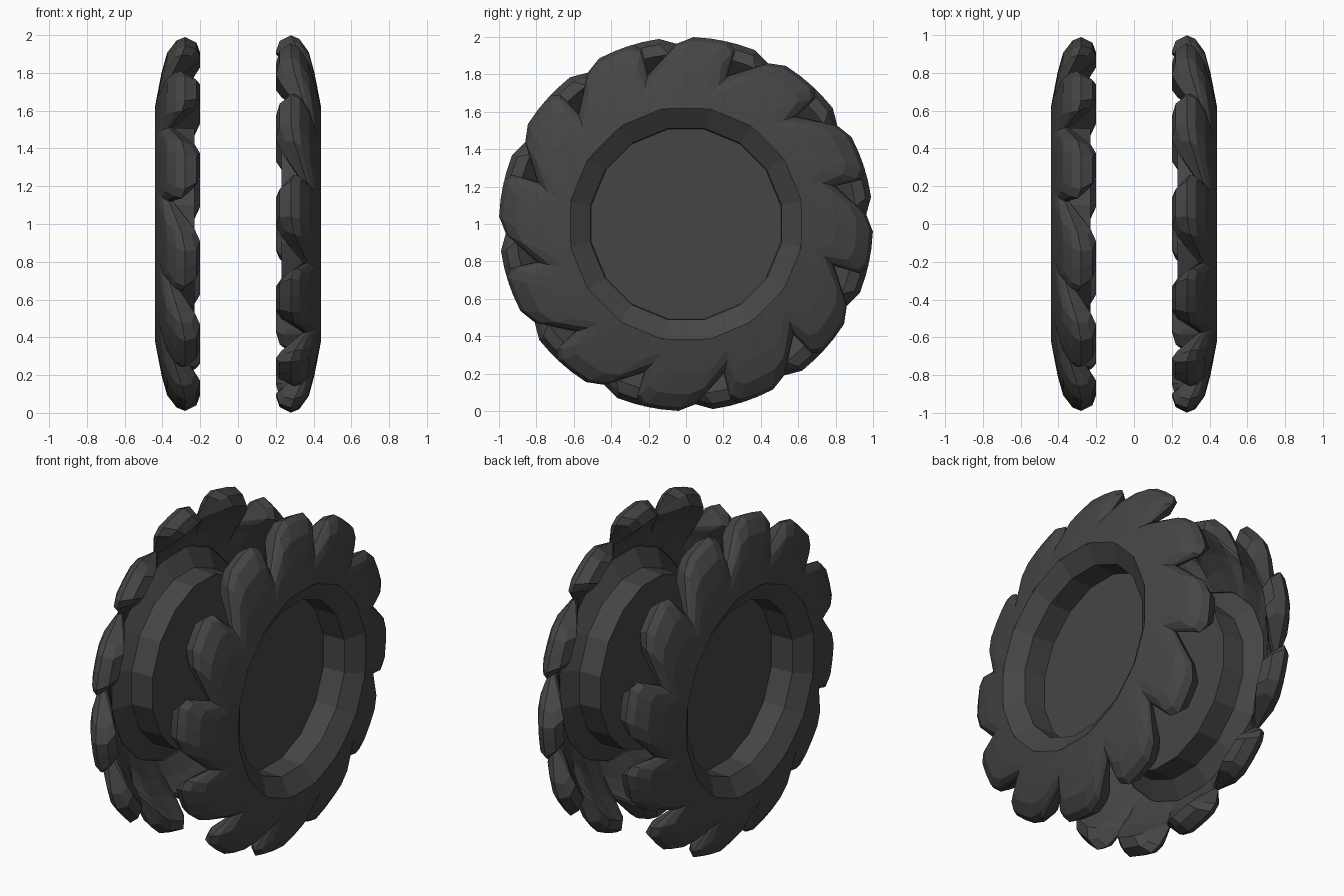
import bpy, bmesh, math

if "Cube" in bpy.data.objects:
    bpy.data.objects.remove(bpy.data.objects["Cube"])

TEETH = 12
HUB_SIDES = 16

# (radius, x) cross-section through a tooth and through a gap between teeth
TOOTH = [(.63, .44), (.80, .405), (.91, .375), (.98, .325), (1.0, .28), (.97, .22),
         (.91, .20), (.86, .25), (.80, .31), (.72, .37), (.63, .43)]
GAP = [(.63, .44), (.70, .425), (.76, .405), (.80, .38), (.82, .365), (.825, .355),
       (.82, .345), (.80, .35), (.77, .37), (.70, .40), (.63, .43)]
# angular offset in degrees and tooth height across one tooth
COLUMNS = [(-15, 0), (-9.5, .8), (-5.5, 1), (0, 1), (5.5, 1), (9.5, .8)]

rubber = bpy.data.materials.new("dark_rubber")
rubber.diffuse_color = (.06, .06, .06, 1)
rubber.use_nodes = True
rubber.node_tree.nodes["Principled BSDF"].inputs["Base Color"].default_value = rubber.diffuse_color


def finish(name, bm):
    bmesh.ops.recalc_face_normals(bm, faces=bm.faces)
    mesh = bpy.data.meshes.new(name)
    bm.to_mesh(mesh)
    bm.free()
    mesh.materials.append(rubber)
    obj = bpy.data.objects.new(name, mesh)
    bpy.context.collection.objects.link(obj)
    return obj


def place(bm, r, x, a, side):
    return bm.verts.new((side * x, side * r * math.cos(a), 1 + r * math.sin(a)))


def hub_radius(r, a):
    # distance to the edge of the hub polygon (flat sides at top and bottom)
    step = 2 * math.pi / HUB_SIDES
    local = (a + step / 2) % step - step / 2
    return r * math.cos(step / 2) / math.cos(local)


def bridge(bm, a, b, closed):
    n = len(a)
    for i in range(n if closed else n - 1):
        j = (i + 1) % n
        bm.faces.new((a[i], a[j], b[j], b[i]))


# Toothed shell: closed sections swept round the axle, teeth leaning one way
def tread(name, side, phase):
    bm = bmesh.new()
    rings = []
    for t in range(TEETH):
        for off, w in COLUMNS:
            ring = []
            for k, (tp, gp) in enumerate(zip(TOOTH, GAP)):
                r = gp[0] + (tp[0] - gp[0]) * w
                x = gp[1] + (tp[1] - gp[1]) * w
                # hooked end is narrower than the root
                squeeze = .8 if 5 <= k <= 6 and w > 0 else 1
                deg = phase + t * 30 + off * squeeze - 40 * (r - .98)
                a = math.radians(deg)
                if k in (0, len(TOOTH) - 1):
                    r = hub_radius(r, a)
                ring.append(place(bm, r, x, a, side))
            rings.append(ring)
    for i, ring in enumerate(rings):
        bridge(bm, ring, rings[(i + 1) % len(rings)], True)
    return finish(name, bm)


# Recessed hub: bevelled rim, straight wall and closing disc
def hub(name, side):
    bm = bmesh.new()
    rings = []
    for r, x in [(.63, .44), (.52, .37), (.515, .23)]:
        rings.append([place(bm, r, x, 2 * math.pi * (i + .5) / HUB_SIDES, side)
                      for i in range(HUB_SIDES)])
    for a, b in zip(rings, rings[1:]):
        bridge(bm, a, b, True)
    bm.faces.new(rings[-1])
    return finish(name, bm)


for label, side, phase in [("right", 1, 83), ("left", -1, 77)]:
    tread(label + "_tread", side, phase)
    hub(label + "_hub", side)
